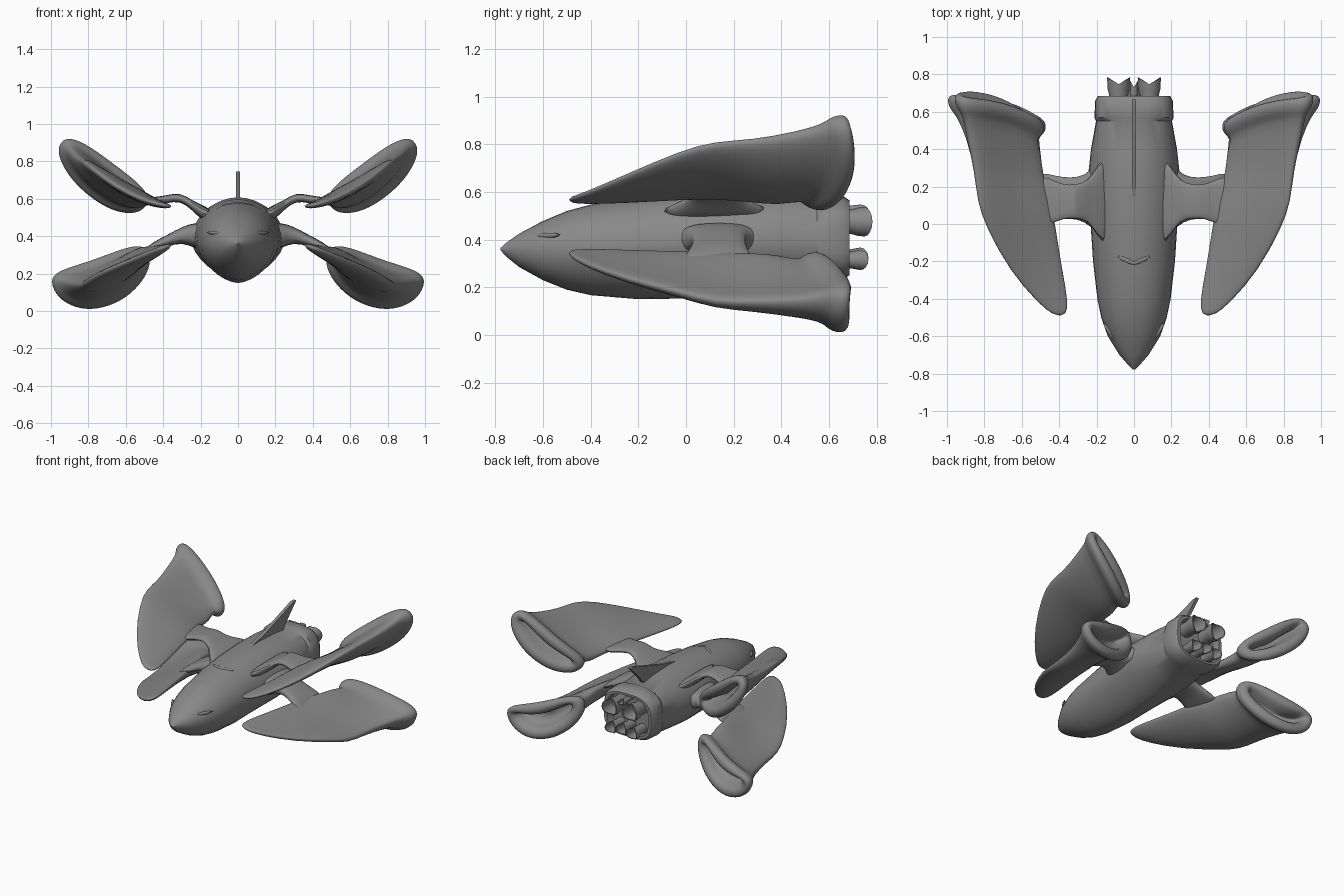
import bpy, bmesh, math
from mathutils import Vector

if "Cube" in bpy.data.objects:
    bpy.data.objects.remove(bpy.data.objects["Cube"])

hull_grey = bpy.data.materials.new("hull_grey")
hull_grey.use_nodes = True
hull_grey.diffuse_color = (0.25, 0.25, 0.25, 1)
hull_grey.node_tree.nodes["Principled BSDF"].inputs["Base Color"].default_value = (0.25, 0.25, 0.25, 1)


def loft(name, rings, mirror=False, subdiv=0, angle=40):
    """Skin a list of equal-length rings, with capped ends."""
    bm = bmesh.new()
    rows = [[bm.verts.new(p) for p in ring] for ring in rings]
    n = len(rows[0])
    for a, b in zip(rows, rows[1:]):
        for i in range(n):
            j = (i + 1) % n
            bm.faces.new((a[i], a[j], b[j], b[i]))
    bm.faces.new(rows[0])
    bm.faces.new(rows[-1])
    bmesh.ops.recalc_face_normals(bm, faces=bm.faces)
    mesh = bpy.data.meshes.new(name)
    bm.to_mesh(mesh)
    bm.free()
    mesh.materials.append(hull_grey)
    ob = bpy.data.objects.new(name, mesh)
    bpy.context.collection.objects.link(ob)
    bpy.ops.object.select_all(action='DESELECT')
    ob.select_set(True)
    bpy.context.view_layer.objects.active = ob
    bpy.ops.object.shade_smooth_by_angle(angle=math.radians(angle))
    if mirror:
        ob.modifiers.new("Mirror", 'MIRROR').use_mirror_merge = False
    if subdiv:
        sub = ob.modifiers.new("Smooth", 'SUBSURF')
        sub.levels = sub.render_levels = subdiv


def power(v, e):
    return math.copysign(abs(v) ** e, v)


def angles(n):
    return [2 * math.pi * i / n for i in range(n)]


# Fuselage: rounded top, tapering keel, boxier toward the tail
def hull_ring(y, w, mid, top, bottom, up, down):
    ring = []
    for a in angles(32):
        c, s = math.cos(a), math.sin(a)
        e = up if s > 0 else down
        z = mid + power(s, e) * ((top - mid) if s > 0 else (mid - bottom))
        ring.append((w * power(c, e), y, z))
    return ring


hull = [
    (-0.778, 0.006, 0.36, 0.365, 0.355, 1, 1),
    (-0.75, 0.034, 0.36, 0.39, 0.325, 1, 1),
    (-0.7, 0.078, 0.36, 0.425, 0.285, 1, 1),
    (-0.6, 0.14, 0.36, 0.478, 0.23, 1, 1),
    (-0.5, 0.175, 0.36, 0.52, 0.19, 1, 1.1),
    (-0.4, 0.196, 0.36, 0.547, 0.167, 1, 1.15),
    (-0.2, 0.219, 0.37, 0.578, 0.15, 1, 1.2),
    (0.0, 0.232, 0.38, 0.597, 0.153, 1, 1.25),
    (0.22, 0.25, 0.38, 0.608, 0.17, 1.05, 1.2),
    (0.4, 0.23, 0.39, 0.6, 0.2, 0.95, 1),
    (0.55, 0.203, 0.4, 0.58, 0.225, 0.8, 0.8),
    (0.57, 0.212, 0.4, 0.587, 0.225, 0.7, 0.7),
    (0.66, 0.207, 0.4, 0.582, 0.235, 0.65, 0.65),
    (0.685, 0.193, 0.4, 0.565, 0.25, 0.65, 0.65),
    (0.685, 0.17, 0.4, 0.55, 0.265, 0.65, 0.65),
    (0.63, 0.165, 0.4, 0.545, 0.27, 0.65, 0.65),
]
loft("fuselage", [hull_ring(*s) for s in hull], angle=35)


# Wings: flattened hollow pods with a rolled lip around the rear opening
def wing_ring(inner, outer, t, bow, bulge=0, tilt=0):
    a, b = Vector(inner), Vector(outer)
    half = (b - a) / 2
    normal = Vector((-half.z, 0, half.x)).normalized()
    ring = []
    for ang in angles(28):
        u, w = power(math.cos(ang), 0.9), power(math.sin(ang), 0.85)
        arch = 1 - u * u
        ring.append((a + b) / 2 + half * u + normal * (w * t)
                    + Vector((0, bulge * arch - tilt * w, -bow * arch)))
    return ring


# (inner x, outer x, y, half thickness) shared by both pairs of wings
plan = [(0.365, 0.425, -0.492, 0.01), (0.35, 0.512, -0.425, 0.018),
        (0.383, 0.665, -0.25, 0.026), (0.42, 0.79, -0.02, 0.034),
        (0.442, 0.838, 0.12, 0.04), (0.495, 0.85, 0.28, 0.048),
        (0.5, 0.89, 0.42, 0.062)]
lip = [(-0.01, -0.045), (0.02, -0.025), (0.038, 0.015), (0.032, 0.045),
       (0.004, 0.062), (-0.034, 0.054), (-0.052, 0.015), (-0.058, -0.05)]


def wing(name, inner_z, outer_z, ring_in, ring_out, t_end, bow, thick, tilt):
    rings = []
    for i, (xi, xo, y, t) in enumerate(plan):
        f = i / len(plan)
        # the last stations lean toward the swept rear opening
        lean = 0.04 if i == len(plan) - 1 else 0
        rings.append(wing_ring((xi, y - lean, inner_z[i]), (xo, y + lean, outer_z[i]),
                               t * thick, bow * f))
    a, b = Vector(ring_in), Vector(ring_out)
    d = (b - a).normalized()
    for g, dy in lip:
        off = Vector((0, dy, 0))
        rings.append(wing_ring(a - d * g + off, b + d * g + off, t_end + g, bow, 0.04, tilt))
    loft(name, rings, mirror=True, subdiv=1, angle=180)


wing("upper_wings",
     (0.562, 0.558, 0.562, 0.575, 0.58, 0.57, 0.56),
     (0.572, 0.592, 0.67, 0.77, 0.808, 0.813, 0.845),
     (0.52, 0.505, 0.58), (0.92, 0.628, 0.882), 0.074, 0.038, 1.0, 0.025)
wing("lower_wings",
     (0.352, 0.358, 0.352, 0.345, 0.342, 0.335, 0.325),
     (0.335, 0.295, 0.23, 0.172, 0.13, 0.127, 0.125),
     (0.507, 0.505, 0.295), (0.959, 0.628, 0.138), 0.096, 0.066, 1.15, -0.005)


# Struts joining the wings to the hull
def strut(name, stations):
    rings = []
    for x, z, y0, y1, t in stations:
        rings.append([(x, (y0 + y1) / 2 + (y1 - y0) / 2 * power(math.cos(a), 0.7),
                       z + t * power(math.sin(a), 0.7)) for a in angles(16)])
    loft(name, rings, mirror=True, subdiv=1)


strut("upper_struts", [(0.13, 0.5, -0.15, 0.4, 0.04), (0.2, 0.53, -0.06, 0.31, 0.04),
                       (0.25, 0.57, 0.02, 0.23, 0.026), (0.31, 0.612, 0.03, 0.21, 0.022),
                       (0.38, 0.598, 0.03, 0.21, 0.022), (0.46, 0.585, -0.01, 0.25, 0.022),
                       (0.51, 0.598, -0.02, 0.26, 0.01)])
strut("lower_struts", [(0.16, 0.39, -0.1, 0.4, 0.08), (0.23, 0.405, -0.01, 0.28, 0.07),
                       (0.3, 0.41, 0.025, 0.25, 0.042), (0.38, 0.375, 0.03, 0.25, 0.032),
                       (0.46, 0.34, 0.0, 0.27, 0.026), (0.51, 0.312, -0.02, 0.28, 0.012)])

# Swept tail fin
fin_outline = [(0.13, 0.6), (0.3, 0.638), (0.63, 0.745), (0.665, 0.745),
               (0.56, 0.64), (0.5, 0.57), (0.2, 0.57)]
loft("tail_fin", [[(x, y, z) for y, z in fin_outline] for x in (-0.012, 0.012)], angle=20)


# Engine nozzles: open bells with scooped rims
def nozzle(name, x, z, r, end, mirror=True):
    rings = []
    for k, y, scoop in ((0.8, 0.62, 0), (0.82, 0.69, 0), (0.95, 0.72, 0),
                        (1.0, end, 1), (0.88, end, 1), (0.7, 0.68, 0)):
        rings.append([(x + r * k * math.cos(a),
                       y - scoop * 0.035 * (1 - abs(math.cos(a))),
                       z + r * k * math.sin(a)) for a in angles(16)])
    loft(name, rings, mirror)


nozzle("upper_nozzles", 0.082, 0.475, 0.062, 0.782)
nozzle("lower_nozzles", 0.088, 0.315, 0.043, 0.765)
nozzle("centre_nozzle", 0, 0.325, 0.042, 0.765, mirror=False)
nozzle("top_nozzle", 0, 0.525, 0.022, 0.765, mirror=False)


# Canopy chevron and cheek vents, low ridges on the hull
def ridge(name, a, b, r):
    a, b = Vector(a), Vector(b)
    rings = []
    for f, k in ((0, 0.6), (0.3, 1), (0.7, 1), (1, 0.2)):
        c = a.lerp(b, f)
        rings.append([c + Vector((0, r * k * math.cos(t), r * k * 0.6 * math.sin(t)))
                      for t in angles(10)])
    loft(name, rings, mirror=True)


ridge("canopy_chevron", (0, -0.21, 0.575), (0.085, -0.175, 0.565), 0.014)
ridge("cheek_vents", (0.1, -0.62, 0.415), (0.165, -0.53, 0.42), 0.018)
